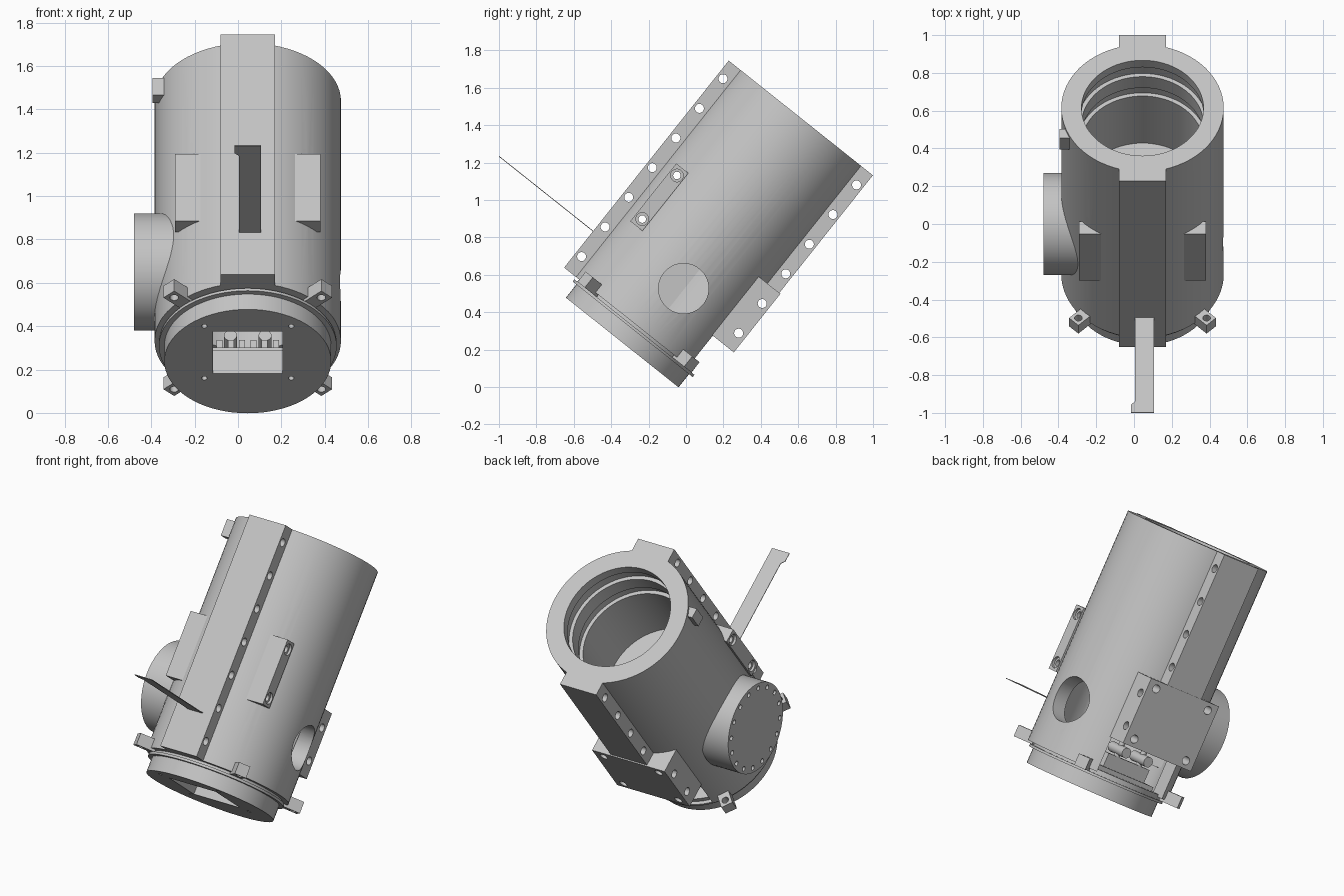
import bpy, bmesh, math
from mathutils import Matrix, Vector

cube = bpy.data.objects.get("Cube")
if cube:
    bpy.data.objects.remove(cube, do_unlink=True)

grey = bpy.data.materials.new("plain_grey")
grey.use_nodes = True
grey.diffuse_color = (0.55, 0.55, 0.55, 1)
grey.node_tree.nodes["Principled BSDF"].inputs["Base Color"].default_value = (0.55, 0.55, 0.55, 1)

# Parts are built upright around the tube axis, then tilted into place
TILT = Matrix.Translation((0.045, -0.341, 0.238)) @ Matrix.Rotation(math.radians(-38.5), 4, "X")
TOP = 1.534
AXIS = {"x": Matrix.Rotation(math.pi / 2, 4, "Y"),
        "y": Matrix.Rotation(math.pi / 2, 4, "X"),
        "z": Matrix.Identity(4)}
parts = []


def box(bm, x, y, z, turn=Matrix.Identity(4)):
    lo, hi = Vector((x[0], y[0], z[0])), Vector((x[1], y[1], z[1]))
    m = turn @ Matrix.Translation((lo + hi) / 2) @ Matrix.Diagonal((hi - lo).to_4d())
    bmesh.ops.create_cube(bm, size=1, matrix=m)


def rod(bm, axis, centre, radius, length, sides=24, turn=Matrix.Identity(4)):
    m = turn @ Matrix.Translation(centre) @ AXIS[axis]
    bmesh.ops.create_cone(bm, cap_ends=True, segments=sides, radius1=radius,
                          radius2=radius, depth=length, matrix=m)


def lathe(bm, profile, sides=72):
    verts = [bm.verts.new((r, 0, z)) for r, z in profile]
    edges = [bm.edges.new((verts[i], verts[(i + 1) % len(verts)])) for i in range(len(verts))]
    bmesh.ops.spin(bm, geom=verts + edges, cent=(0, 0, 0), axis=(0, 0, 1),
                   angle=math.tau, steps=sides, use_merge=True)
    bmesh.ops.remove_doubles(bm, verts=bm.verts, dist=0.0001)


def make(name, bm, keep=True):
    bmesh.ops.recalc_face_normals(bm, faces=bm.faces)
    mesh = bpy.data.meshes.new(name)
    bm.to_mesh(mesh)
    bm.free()
    mesh.materials.append(grey)
    ob = bpy.data.objects.new(name, mesh)
    bpy.context.collection.objects.link(ob)
    if keep:
        parts.append(ob)
    return ob


def cut(ob, bm):
    cutter = make("cutter", bm, keep=False)
    cutter.hide_render = True
    mod = ob.modifiers.new("cut", "BOOLEAN")
    mod.operation, mod.solver, mod.object = "DIFFERENCE", "EXACT", cutter
    bpy.context.view_layer.objects.active = ob
    bpy.ops.object.modifier_apply(modifier=mod.name)
    bpy.data.objects.remove(cutter, do_unlink=True)


# Main tube with grooved bore, wider lower chamber, side window and rear notch
bm = bmesh.new()
bore, wide = 0.323, 0.345
profile = [(0.43, 0.12), (0.43, TOP), (bore, TOP)]
for high, low in ((1.475, 1.395), (1.30, 1.23)):
    profile += [(bore, high), (wide, high), (wide, low), (bore, low)]
profile += [(bore, 0.83), (wide, 0.83), (wide, 0.12)]
lathe(bm, profile)
tube = make("main_tube", bm)
bm = bmesh.new()
rod(bm, "x", (0.4, 0.077, 0.43), 0.134, 0.5, 48)
box(bm, (-0.24, 0.24), (0.22, 0.55), (0.1, 0.34))
for z in (0.583, 0.881):
    rod(bm, "x", (0, -0.327, z), 0.02, 1.2)
cut(tube, bm)

# Bottom cap with lip, rectangular opening and screw holes
bm = bmesh.new()
lathe(bm, [(0, 0), (0.385, 0), (0.385, 0.09), (0.41, 0.09), (0.41, 0.105),
           (0.39, 0.105), (0.39, 0.134), (0, 0.134)])
cap = make("bottom_cap", bm)
bm = bmesh.new()
box(bm, (-0.16, 0.16), (-0.22, 0.09), (-0.1, 0.3))
for x in (-0.2, 0.2):
    for y in (-0.26, 0.125):
        rod(bm, "z", (x, y, 0), 0.013, 0.08, 16)
cut(cap, bm)

# Inner bulkhead
bm = bmesh.new()
lathe(bm, [(0.12, 0.8), (0.34, 0.8), (0.34, 0.83), (0.12, 0.83)], 48)
make("inner_bulkhead", bm)

# Front and rear rails with cross holes
pitch, first = 0.2025, 0.224
for name, side, start, count in (("front_rail", -1, 0.12, 7), ("rear_rail", 1, 0.6, 6)):
    bm = bmesh.new()
    box(bm, (-0.125, 0.125), sorted((side * 0.39, side * 0.4925)), (start, TOP))
    rail = make(name, bm)
    bm = bmesh.new()
    for i in range(7 - count, 7):
        rod(bm, "x", (0, side * 0.456, first + i * pitch), 0.024, 0.8)
    cut(rail, bm)

# Rear mounting block with cross holes and face holes
bm = bmesh.new()
box(bm, (-0.25, 0.25), (0.352, 0.5), (0.33, 0.73))
block = make("rear_mount_block", bm)
bm = bmesh.new()
for i in (1, 2):
    rod(bm, "x", (0, 0.456, first + i * pitch), 0.024, 0.8)
for x in (-0.19, 0.19):
    for z in (0.375, 0.685):
        rod(bm, "y", (x, 0.5, z), 0.024, 0.2)
cut(block, bm)

# Side pads with countersunk through holes
for name, side in (("left_pad", 1), ("right_pad", -1)):
    bm = bmesh.new()
    box(bm, sorted((side * 0.21, side * 0.335)), (-0.37, -0.287), (0.534, 0.929))
    pad = make(name, bm)
    bm = bmesh.new()
    for z in (0.583, 0.881):
        rod(bm, "x", (0, -0.327, z), 0.02, 1.2)
    cut(pad, bm)
    bm = bmesh.new()
    for z in (0.583, 0.881):
        rod(bm, "x", (side * 0.335, -0.327, z), 0.034, 0.03)
    cut(pad, bm)

# Four diagonal lugs near the base
for i, name in enumerate(("rear_left", "rear_right", "front_right", "front_left")):
    turn = Matrix.Rotation(math.radians(45 + 90 * i), 4, "Z")
    bm = bmesh.new()
    box(bm, (0.4, 0.515), (-0.035, 0.035), (0.105, 0.175), turn)
    lug = make(name + "_lug", bm)
    bm = bmesh.new()
    rod(bm, "z", (0.48, 0, 0.14), 0.02, 0.2, turn=turn)
    cut(lug, bm)

# Side port with a ring of bolt holes
py, pz = 0.01, 0.535
bm = bmesh.new()
rod(bm, "x", (-0.43, py, pz), 0.27, 0.19, 64)
port = make("side_port", bm)
bm = bmesh.new()
for i in range(16):
    a = math.tau * i / 16
    rod(bm, "x", (-0.525, py + 0.24 * math.cos(a), pz + 0.24 * math.sin(a)), 0.014, 0.05, 16)
cut(port, bm)

# Small catch near the top
bm = bmesh.new()
box(bm, (-0.44, -0.38), (-0.19, -0.13), (1.42, 1.52))
make("top_catch", bm)

# Thin blade reaching forward
bm = bmesh.new()
outline = [(-0.04, -0.45), (0.06, -0.45), (0.06, -1.136), (-0.06, -1.136), (-0.06, -1.08), (-0.04, -1.06)]
face = bm.faces.new([bm.verts.new((x, y, 0.367)) for x, y in outline])
grown = bmesh.ops.extrude_face_region(bm, geom=[face])["geom"]
bmesh.ops.translate(bm, vec=(0, 0, 0.004), verts=[g for g in grown if isinstance(g, bmesh.types.BMVert)])
make("front_blade", bm)

# Connector base, teeth and pegs inside the chamber
bm = bmesh.new()
box(bm, (-0.2, 0.2), (0.1, 0.29), (0.13, 0.16))
box(bm, (-0.15, 0.15), (0.2, 0.26), (0.16, 0.24))
for i in range(6):
    x = -0.13 + i * 0.052
    box(bm, (x - 0.014, x + 0.014), (0.12, 0.2), (0.16, 0.22))
for x in (-0.08, 0.08):
    rod(bm, "y", (x, 0.24, 0.28), 0.03, 0.16)
    rod(bm, "z", (x, 0.24, 0.26), 0.018, 0.2)
make("inner_connector", bm)

# Tilt everything and shade smooth with sharp edges kept
for ob in parts:
    ob.matrix_world = TILT
    ob.select_set(True)
bpy.context.view_layer.objects.active = tube
bpy.ops.object.shade_smooth_by_angle(angle=math.radians(30))
